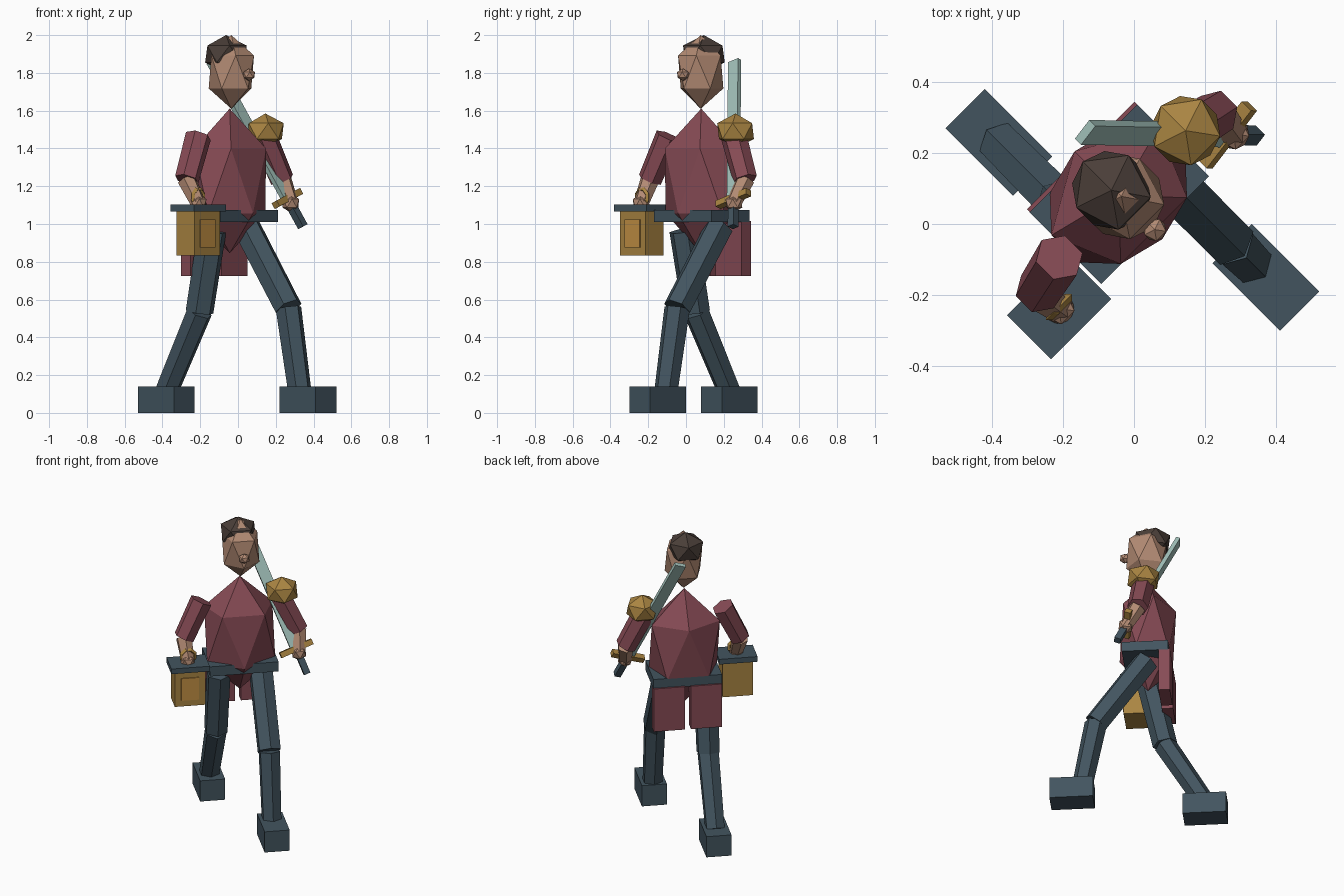
import bpy, bmesh, math
from mathutils import Matrix, Vector

if "Cube" in bpy.data.objects:
    bpy.data.objects.remove(bpy.data.objects["Cube"])

# Parts are laid out facing -y, then the whole figure is turned 45 degrees
TURN = Matrix.Rotation(math.radians(45), 4, 'Z')
MID = 0.03  # body centre line


def material(name, rgb):
    m = bpy.data.materials.new(name)
    lin = [((c / 255 + 0.055) / 1.055) ** 2.4 for c in rgb]
    m.diffuse_color = (*lin, 1)
    m.use_nodes = True
    m.node_tree.nodes["Principled BSDF"].inputs["Base Color"].default_value = m.diffuse_color
    return m


SLATE = material("slate_blue", (66, 84, 95))
RED = material("wine_red", (135, 75, 85))
SKIN = material("skin", (178, 138, 115))
HAIR = material("dark_brown", (74, 62, 56))
GOLD = material("gold", (170, 133, 66))
STEEL = material("pale_steel", (163, 194, 187))
AMBER = material("amber_glass", (196, 145, 68))


def finish(name, bm, mat, matrix):
    bm.transform(TURN @ matrix)
    bmesh.ops.recalc_face_normals(bm, faces=bm.faces)
    me = bpy.data.meshes.new(name)
    bm.to_mesh(me)
    bm.free()
    me.materials.append(mat)
    ob = bpy.data.objects.new(name, me)
    bpy.context.collection.objects.link(ob)
    return ob


def box(name, centre, size, mat, basis=Matrix.Identity(4)):
    bm = bmesh.new()
    bmesh.ops.create_cube(bm, size=1)
    return finish(name, bm, mat, Matrix.Translation(centre) @ basis @ Matrix.Diagonal((*size, 1)))


def gem(name, centre, radii, mat):
    """Twenty-sided ball, one lower corner pointing forward."""
    bm = bmesh.new()
    bmesh.ops.create_icosphere(bm, subdivisions=1, radius=1)
    spin = Matrix.Rotation(math.radians(90), 4, 'Z')
    return finish(name, bm, mat, Matrix.Translation(centre) @ Matrix.Diagonal((*radii, 1)) @ spin)


def frame(d):
    """Basis whose z follows d and whose x stays sideways."""
    z = Vector(d).normalized()
    x = (Vector((1, 0, 0)) - z * z.x).normalized()
    return Matrix((x, z.cross(x), z)).transposed().to_4x4()


def limb(name, a, b, r0, r1, mat):
    a, b = Vector(a), Vector(b)
    bm = bmesh.new()
    bmesh.ops.create_cone(bm, cap_ends=True, segments=6, radius1=r0, radius2=r1,
                          depth=(b - a).length)
    return finish(name, bm, mat, Matrix.Translation((a + b) / 2) @ frame(b - a))


# Head
gem("head", (MID, 0.08, 1.805), (0.13, 0.14, 0.195), SKIN)
gem("hair", (0.022, 0.112, 1.9), (0.122, 0.127, 0.1), HAIR)
gem("nose", (MID, -0.052, 1.79), (0.036, 0.036, 0.033), SKIN)

# Coat, belt and split tails
gem("torso", (0.026, 0.088, 1.228), (0.25, 0.195, 0.383), RED)
box("belt", (MID, 0.088, 1.042), (0.428, 0.285, 0.065), SLATE)
for side, tag in ((-1, "right"), (1, "left")):
    box(tag + "_coat_tail", (MID + side * 0.116, 0.207, 0.87), (0.195, 0.07, 0.29), RED)

# Arms, mirrored about the centre line
for side, tag in ((-1, "right"), (1, "left")):
    shoulder = (MID + side * 0.245, 0.082, 1.465)
    elbow = (MID + side * 0.357, 0.057, 1.235)
    hand = (MID + side * 0.347, -0.018, 1.11)
    limb(tag + "_upper_arm", shoulder, elbow, 0.07, 0.065, RED)
    limb(tag + "_forearm", elbow, hand, 0.052, 0.042, SKIN)
    gem(tag + "_hand", hand, (0.05, 0.05, 0.05), SKIN)
gem("shoulder_pad", (0.288, 0.083, 1.492), (0.11, 0.11, 0.093), GOLD)

# Striding legs: (tag, side position, hip, knee, ankle, foot), each as (y, z)
for tag, x, hip, knee, ankle, foot in (
        ("left", 0.156, (0.092, 0.985), (-0.222, 0.555), (-0.305, 0.12), -0.368),
        ("right", -0.106, (0.088, 0.965), (0.182, 0.535), (0.425, 0.12), 0.431)):
    limb(tag + "_thigh", (x, *hip), (x, *knee), 0.078, 0.076, SLATE)
    limb(tag + "_shin", (x, *knee), (x, *ankle), 0.07, 0.064, SLATE)
    box(tag + "_boot", (x, foot, 0.07), (0.156, 0.268, 0.14), SLATE)

# Lantern hanging from the right hand
LX, LY = -0.314, -0.016
box("lantern_body", (LX, LY, 0.952), (0.19, 0.135, 0.235), GOLD)
box("lantern_lid", (LX, LY, 1.085), (0.24, 0.175, 0.035), SLATE)
box("lantern_window", (LX, LY - 0.07, 0.95), (0.11, 0.008, 0.15), AMBER)

# Lantern handle: a coarse upright ring
bm = bmesh.new()
rings = []
for i in range(8):
    a = math.tau * i / 8 + math.pi / 8
    rings.append([bm.verts.new(((0.042 + 0.013 * math.cos(b)) * math.cos(a), 0.013 * math.sin(b),
                                (0.042 + 0.013 * math.cos(b)) * math.sin(a)))
                  for b in (0, math.pi / 2, math.pi, 1.5 * math.pi)])
for i in range(8):
    p, q = rings[i], rings[(i + 1) % 8]
    for j in range(4):
        k = (j + 1) % 4
        bm.faces.new((p[j], q[j], q[k], p[k]))
finish("lantern_handle", bm, GOLD, Matrix.Translation((LX, LY, 1.142)))

# Sword resting back over the left shoulder
guard = Vector((0.362, -0.008, 1.135))
aim = Vector((-0.334, 0.346, 0.877)).normalized()
basis = frame(aim)
box("sword_blade", guard + aim * 0.415, (0.07, 0.026, 0.83), STEEL, basis)
box("sword_guard", guard, (0.215, 0.04, 0.035), GOLD, basis)
box("sword_grip", guard - aim * 0.085, (0.04, 0.04, 0.17), SLATE, basis)
